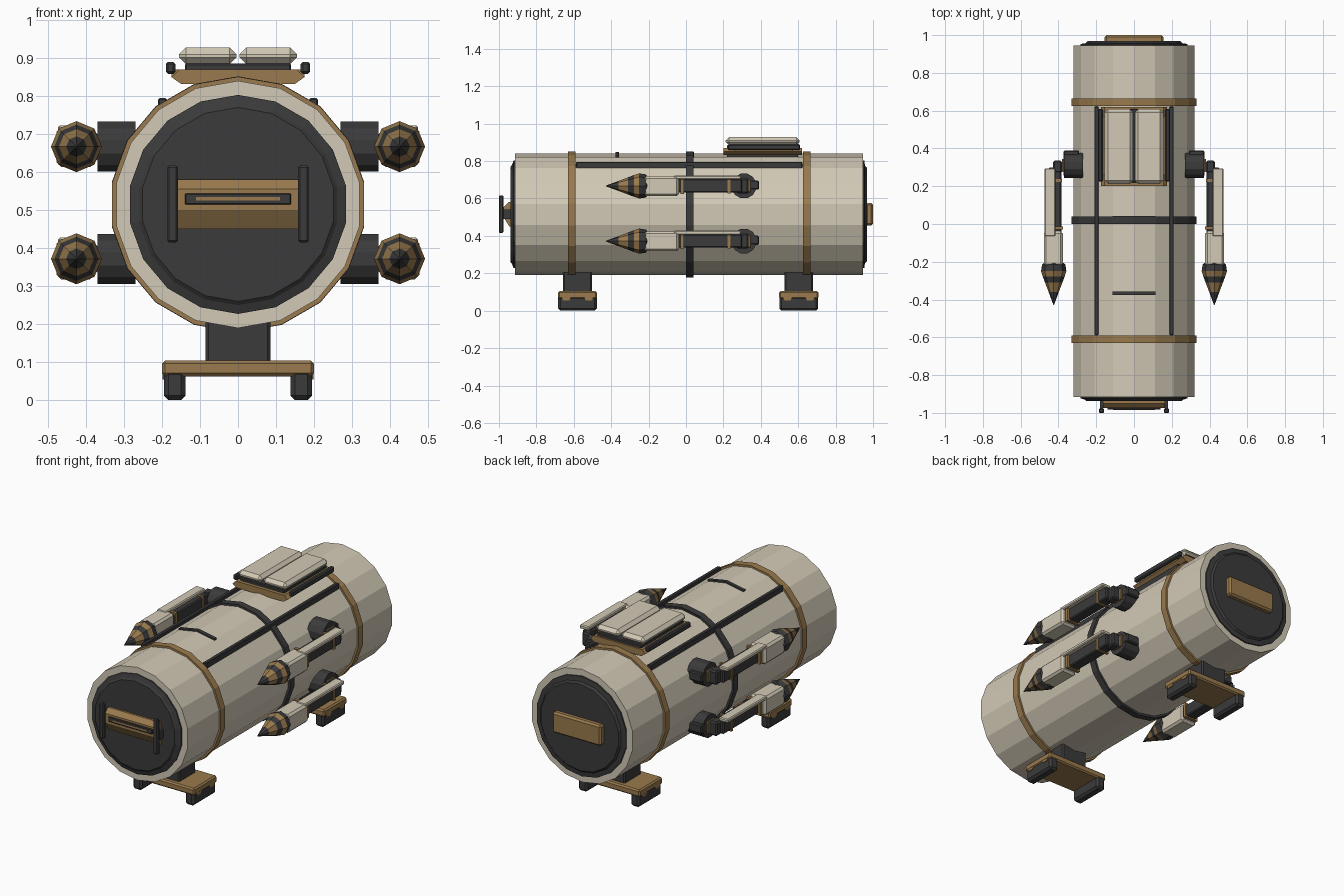
import bpy, bmesh
from math import sin, cos, pi

cube = bpy.data.objects.get("Cube")
if cube:
    bpy.data.objects.remove(cube, do_unlink=True)


def material(name, rgb):
    m = bpy.data.materials.new(name)
    m.use_nodes = True
    m.diffuse_color = (*rgb, 1)
    m.node_tree.nodes["Principled BSDF"].inputs["Base Color"].default_value = (*rgb, 1)
    return m


CREAM = material("cream", (0.65, 0.59, 0.47))
OCHRE = material("ochre", (0.32, 0.195, 0.075))
DARK = material("charcoal", (0.043, 0.043, 0.043))
AXIS_Z = 0.515


def finish(bm, name, *mats):
    bmesh.ops.recalc_face_normals(bm, faces=bm.faces)
    me = bpy.data.meshes.new(name)
    bm.to_mesh(me)
    bm.free()
    for m in mats:
        me.materials.append(m)
    ob = bpy.data.objects.new(name, me)
    bpy.context.collection.objects.link(ob)
    return ob


def box(name, mat, x, y, z, bevel=0.0):
    """Box from (min, max) ranges, with optional chamfered edges."""
    bm = bmesh.new()
    bmesh.ops.create_cube(bm, size=1)
    for v in bm.verts:
        for i, (a, b) in enumerate((x, y, z)):
            v.co[i] = (a + b) / 2 + v.co[i] * (b - a)
    if bevel:
        bmesh.ops.bevel(bm, geom=bm.edges[:], offset=bevel, segments=1, affect='EDGES')
    return finish(bm, name, mat)


def lathe(name, mats, profile, sides, cx=0, cz=AXIS_Z, turn=0.0, closed=False, colours=None):
    """Rings of (radius, y) around a y axis; a closed profile makes a hoop."""
    bm = bmesh.new()
    rings = []
    for r, y in profile:
        rings.append([bm.verts.new((cx + r * sin(2 * pi * (i + turn) / sides), y,
                                    cz + r * cos(2 * pi * (i + turn) / sides)))
                      for i in range(sides)])
    pairs = list(zip(rings, rings[1:]))
    if closed:
        pairs.append((rings[-1], rings[0]))
    else:
        bm.faces.new(rings[0])
        bm.faces.new(rings[-1])
    for k, (a, b) in enumerate(pairs):
        for i in range(sides):
            j = (i + 1) % sides
            f = bm.faces.new((a[i], a[j], b[j], b[i]))
            f.material_index = colours[k] if colours else 0
    return finish(bm, name, *mats)


def extrude(name, mat, points, axis, lo, hi):
    """Extrude a cross-section: (y, z) along x, or (x, z) along y."""
    bm = bmesh.new()
    ends = [[bm.verts.new((t, a, b) if axis == 'x' else (a, t, b)) for a, b in points]
            for t in (lo, hi)]
    n = len(points)
    for e in ends:
        bm.faces.new(e)
    for i in range(n):
        j = (i + 1) % n
        bm.faces.new((ends[0][i], ends[0][j], ends[1][j], ends[1][i]))
    return finish(bm, name, mat)


# Main drum, hoops and end caps
lathe("drum", [CREAM], [(0.325, -0.915), (0.325, 0.945)], 18)
for name, mat, y, r in (("front_hoop", OCHRE, -0.61, 0.336), ("middle_hoop", DARK, 0.02, 0.337),
                        ("rear_hoop", OCHRE, 0.645, 0.336)):
    lathe(name, [mat], [(0.31, y - 0.02), (r, y - 0.02), (r, y + 0.02), (0.31, y + 0.02)],
          18, closed=True)
lathe("front_cap", [DARK], [(0.255, -0.938), (0.265, -0.93), (0.288, -0.922), (0.288, -0.9)], 18)
lathe("rear_cap", [DARK], [(0.288, 0.93), (0.288, 0.953), (0.26, 0.957), (0.25, 0.968)], 18)

# Front latch with slot and grip bars
extrude("front_latch", OCHRE, [(-0.93, 0.45), (-0.945, 0.45), (-0.975, 0.5), (-0.975, 0.555),
                               (-0.95, 0.58), (-0.93, 0.58)], 'x', -0.165, 0.165)
box("latch_slot", DARK, (-0.14, 0.14), (-0.983, -0.97), (0.515, 0.544), 0.003)
box("latch_slit", OCHRE, (-0.11, 0.11), (-0.986, -0.98), (0.525, 0.534))
for s, side in ((1, "left"), (-1, "right")):
    x = s * 0.172
    box(side + "_grip_bar", DARK, (x - 0.014, x + 0.014), (-1.0, -0.977), (0.415, 0.617), 0.005)
    box(side + "_grip_mount", DARK, (x - 0.009, x + 0.009), (-0.98, -0.93), (0.49, 0.54))
box("rear_plate", OCHRE, (-0.155, 0.155), (0.96, 1.0), (0.455, 0.575), 0.01)

# Legs with a cross plate and two feet each
for end, y in (("front", -0.58), ("rear", 0.603)):
    box(end + "_leg", DARK, (-0.085, 0.085), (y - 0.077, y + 0.077), (0.09, 0.25), 0.008)
    box(end + "_leg_plate", OCHRE, (-0.2, 0.2), (y - 0.105, y + 0.105), (0.063, 0.104), 0.008)
    for s, side in ((1, "left"), (-1, "right")):
        xs = sorted((s * 0.138, s * 0.195))
        box(f"{end}_{side}_foot", DARK, xs, (y - 0.104, y + 0.104), (0.0, 0.08), 0.012)
        for dy in (-0.06, 0.06):
            c = y + dy
            extrude(f"{end}_{side}_foot_clip", OCHRE,
                    [(c - 0.032, 0.085), (c - 0.016, 0.055), (c + 0.016, 0.055), (c + 0.032, 0.085)],
                    'x', s * 0.19, s * 0.199)

# Top hatch: base, dark seal, twin lids and side rails
extrude("hatch_base", OCHRE, [(-0.15, 0.832), (-0.175, 0.85), (-0.155, 0.87),
                              (0.155, 0.87), (0.175, 0.85), (0.15, 0.832)], 'y', 0.2, 0.62)
box("hatch_foot", DARK, (-0.11, 0.11), (0.22, 0.6), (0.8, 0.848))
box("hatch_seal", DARK, (-0.14, 0.14), (0.22, 0.61), (0.865, 0.886), 0.004)
for s, side in ((1, "left"), (-1, "right")):
    box(side + "_lid", CREAM, sorted((s * 0.004, s * 0.155)), (0.212, 0.608), (0.884, 0.928), 0.018)
    box(side + "_hatch_rail", DARK, sorted((s * 0.165, s * 0.19)), (0.225, 0.61),
        (0.858, 0.89), 0.006)
    box(side + "_hatch_bracket", OCHRE, sorted((s * 0.14, s * 0.175)), (0.26, 0.57), (0.85, 0.87))
    # Long rails along the drum
    box(side + "_drum_rail", DARK, sorted((s * 0.187, s * 0.21)), (-0.588, 0.622),
        (0.755, 0.795), 0.004)

# Thin cross strips on top of the drum, folded over the ridge
for name, y in (("front_strip", -0.367), ("middle_strip", 0.033)):
    extrude(name, DARK, [(-0.114, 0.81), (-0.114, 0.828), (0, 0.849), (0.114, 0.828), (0.114, 0.81)],
            'y', y - 0.01, y + 0.01)

# Four side pods on folding arms
for s, side in ((1, "left"), (-1, "right")):
    for level, z in (("upper", 0.667), ("lower", 0.372)):
        n = f"{side}_{level}_"

        def part(name, mat, xr, yr, zr, bevel=0.0):
            box(n + name, mat, sorted((s * xr[0], s * xr[1])), yr,
                (z + zr[0], z + zr[1]), bevel)

        # Round hinge housing on the drum
        hub = [(0.31 + 0.068 * cos(pi * (i + 0.5) / 6), z + 0.068 * sin(pi * (i + 0.5) / 6))
               for i in range(12)]
        extrude(n + "hinge", DARK, hub, 'x', s * 0.27, s * 0.37)
        part("hinge_block", DARK, (0.29, 0.372), (0.25, 0.39), (-0.02, 0.03), 0.006)
        part("hinge_washer", OCHRE, (0.368, 0.382), (0.275, 0.345), (-0.035, 0.035), 0.004)
        part("hinge_pin", DARK, (0.38, 0.43), (0.27, 0.335), (-0.04, 0.04), 0.008)
        # Arm with cream cover
        part("arm", DARK, (0.385, 0.45), (-0.05, 0.3), (-0.035, 0.037), 0.006)
        part("arm_cover", CREAM, (0.415, 0.473), (-0.065, 0.295), (0.034, 0.056), 0.005)
        part("arm_collar", OCHRE, (0.376, 0.462), (-0.03, -0.012), (-0.042, 0.045))
        part("arm_end_collar", OCHRE, (0.38, 0.455), (0.222, 0.237), (-0.04, 0.042))
        # Pod body and banded nose
        part("pod", CREAM, (0.377, 0.477), (-0.225, -0.038), (-0.054, 0.052), 0.012)
        lathe(n + "nose", [DARK, OCHRE],
              [(0.05, -0.205), (0.062, -0.215), (0.067, -0.25), (0.058, -0.278), (0.046, -0.31),
               (0.027, -0.36), (0.002, -0.428)],
              8, s * 0.425, z, colours=[0, 0, 1, 0, 1, 0])
